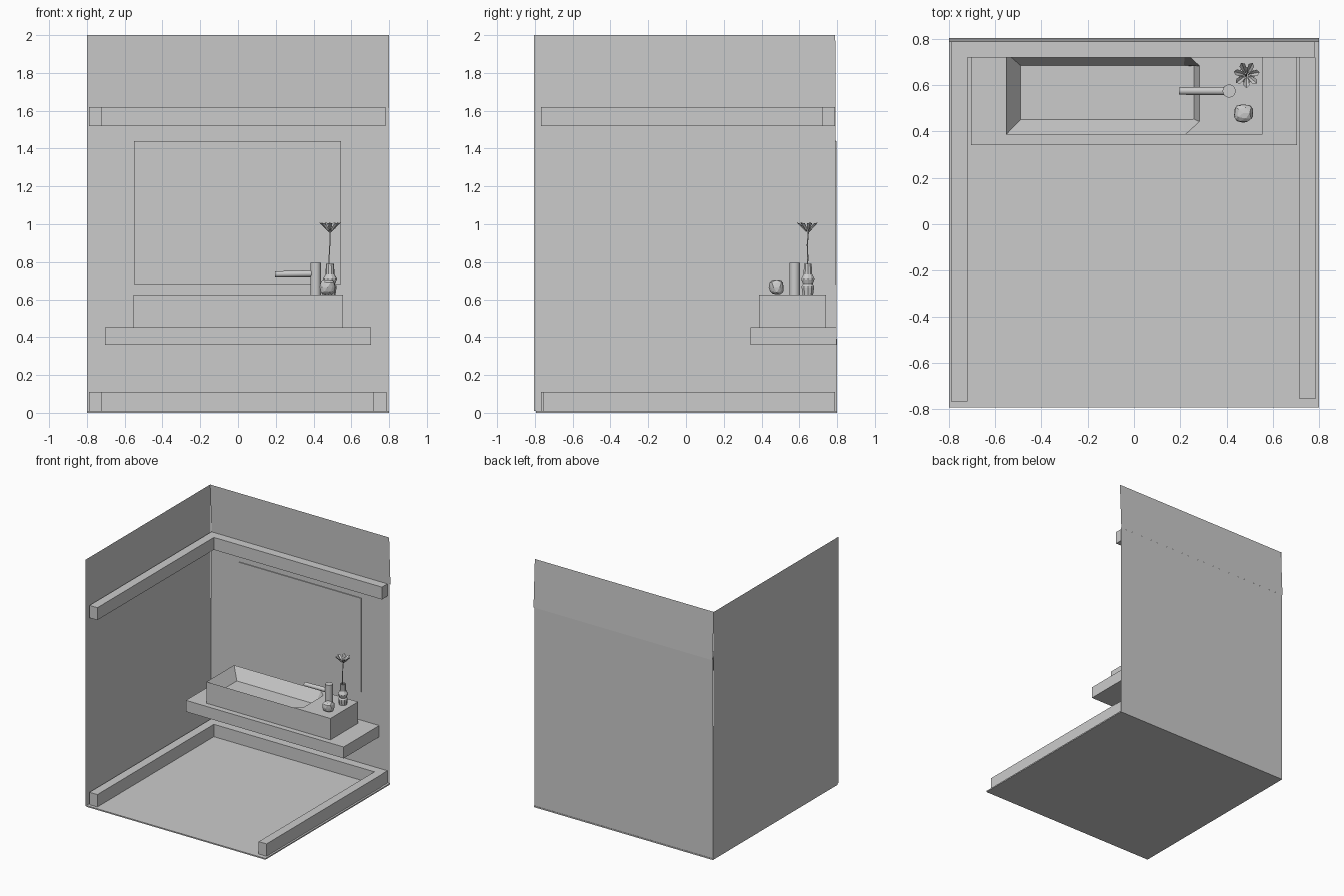
import bpy, bmesh, math, random
from mathutils import Vector, Matrix

if "Cube" in bpy.data.objects:
    bpy.data.objects.remove(bpy.data.objects["Cube"])

random.seed(4)


def make(name, verts, faces):
    me = bpy.data.meshes.new(name)
    me.from_pydata(verts, [], faces)
    ob = bpy.data.objects.new(name, me)
    bpy.context.collection.objects.link(ob)
    return ob


def box(name, x, y, z):
    v = [(a, b, c) for c in z for b in y for a in x]
    return make(name, v, [(0, 2, 3, 1), (4, 5, 7, 6), (0, 1, 5, 4),
                          (1, 3, 7, 5), (3, 2, 6, 7), (2, 0, 4, 6)])


def finish(bm, name):
    bmesh.ops.recalc_face_normals(bm, faces=bm.faces)
    ob = make(name, [], [])
    bm.to_mesh(ob.data)
    bm.free()
    return ob


def smooth(ob, deg=35):
    bpy.ops.object.select_all(action='DESELECT')
    ob.select_set(True)
    bpy.context.view_layer.objects.active = ob
    bpy.ops.object.shade_smooth_by_angle(angle=math.radians(deg))


def lathe(name, profile, cx, cy, n):
    # revolve (radius, z) points and cap both ends
    v = [(cx + r * math.cos(2 * math.pi * i / n), cy + r * math.sin(2 * math.pi * i / n), z)
         for r, z in profile for i in range(n)]
    f = [(k * n + i, k * n + (i + 1) % n, (k + 1) * n + (i + 1) % n, (k + 1) * n + i)
         for k in range(len(profile) - 1) for i in range(n)]
    f.append(tuple(reversed(range(n))))
    f.append(tuple(range(len(v) - n, len(v))))
    return make(name, v, f)


# Room shell: floor slab and single-sheet walls, upper back panel leaning forward
box("floor", (-0.80, 0.80), (-0.793, 0.80), (0, 0.01))
make("left_wall", [(-0.80, -0.805, 0.01), (-0.80, 0.80, 0.01), (-0.80, 0.79, 2), (-0.80, -0.805, 2)],
     [(0, 1, 2, 3)])
make("back_wall", [(-0.80, 0.797, 0.01), (0.797, 0.797, 0.01), (0.797, 0.797, 1.62), (-0.80, 0.797, 1.62)],
     [(0, 1, 2, 3)])
make("upper_back_panel", [(-0.80, 0.804, 1.615), (0.80, 0.804, 1.615), (0.80, 0.787, 2), (-0.80, 0.787, 2)],
     [(0, 1, 2, 3)])

# Trim beams along the walls
for label, z in (("lower", (0.01, 0.11)), ("upper", (1.52, 1.62))):
    box(label + "_back_beam", (-0.79, 0.782), (0.72, 0.79), z)
    box(label + "_left_beam", (-0.79, -0.72), (-0.767, 0.72), z)
box("lower_right_beam", (0.715, 0.785), (-0.757, 0.72), (0.01, 0.11))

# Mirror and wall shelf
box("mirror", (-0.55, 0.545), (0.789, 0.796), (0.68, 1.44))
box("shelf", (-0.705, 0.705), (0.342, 0.796), (0.36, 0.452))

# Basin: block with a sloped bowl at the left and a deck at the right
rim = [(-0.553, 0.387), (0.222, 0.387), (0.283, 0.443), (0.283, 0.684), (0.222, 0.74), (-0.553, 0.74)]
bowl = [(-0.49, 0.451), (0.215, 0.451), (0.26, 0.453), (0.26, 0.683), (0.215, 0.685), (-0.49, 0.685)]
x0, x1, y0, y1, zb, zt, zf = -0.553, 0.555, 0.387, 0.74, 0.452, 0.625, 0.535
verts = ([(x, y, zt) for x, y in rim] + [(x, y, zf) for x, y in bowl]
         + [(x1, y0, zt), (x1, y1, zt), (x0, y0, zb), (x1, y0, zb), (x1, y1, zb), (x0, y1, zb)])
faces = [(i, 6 + i, 6 + (i + 1) % 6, (i + 1) % 6) for i in range(6)]
faces += [(6, 7, 8, 9, 10, 11), (1, 12, 13, 4, 3, 2), (0, 14, 15, 12, 1),
          (12, 15, 16, 13), (13, 16, 17, 5, 4), (5, 17, 14, 0), (14, 17, 16, 15)]
make("basin", verts, faces)

# Tap: upright post and horizontal spout
smooth(lathe("tap_post", [(0.028, 0.62), (0.028, 0.795)], 0.411, 0.575, 24))
bm = bmesh.new()
bmesh.ops.create_cone(bm, cap_ends=True, segments=20, radius1=0.018, radius2=0.016, depth=0.2,
                      matrix=Matrix.Translation((0.295, 0.575, 0.737)) @ Matrix.Rotation(math.radians(-91), 4, 'Y'))
smooth(finish(bm, "tap_spout"))

# Vase
vx, vy = 0.487, 0.645
lathe("vase", [(0.029, 0.622), (0.034, 0.66), (0.034, 0.672), (0.027, 0.682), (0.036, 0.704),
               (0.036, 0.714), (0.024, 0.735), (0.021, 0.79), (0.016, 0.79), (0.016, 0.74)], vx, vy, 10)

# Flower stem as a thin swept curve
cu = bpy.data.curves.new("flower_stem", 'CURVE')
cu.dimensions = '3D'
cu.bevel_depth = 0.003
cu.bevel_resolution = 1
sp = cu.splines.new('POLY')
path = [(vx - 0.003, vy - 0.004, 0.74), (vx - 0.005, vy, 0.82), (vx - 0.001, vy - 0.003, 0.89), (vx, vy + 0.003, 0.96)]
sp.points.add(len(path) - 1)
for p, c in zip(sp.points, path):
    p.co = (*c, 1)
bpy.context.collection.objects.link(bpy.data.objects.new("flower_stem", cu))

# Flower: seven petals flaring out of a funnel
verts, faces, n = [], [], 7
for i in range(n):
    a, b = 2 * math.pi * i / n + 0.2, len(verts)
    for r, da, z in ((0.004, 0, 0.955), (0.025, -0.42, 0.985), (0.025, 0.42, 0.985), (0.028, 0, 0.977),
                     (0.048, -0.28, 1.006), (0.048, 0.28, 1.006), (0.057, 0, 1.007)):
        verts.append((vx + r * math.cos(a + da), vy + r * math.sin(a + da), z))
    faces += [tuple(b + k for k in f) for f in ((0, 1, 3), (0, 3, 2), (1, 4, 6, 3), (3, 6, 5, 2))]
make("flower_petals", verts, faces)

# Rough stone beside the tap
bm = bmesh.new()
bmesh.ops.create_icosphere(bm, subdivisions=2, radius=1)
for v in bm.verts:
    p = v.co.copy()
    p = Vector([math.copysign(abs(c) ** 0.75, c) for c in p]) * random.uniform(0.88, 1.05)
    v.co = (0.473 + 0.043 * p.x, 0.48 + 0.041 * p.y, max(0.624, 0.665 + 0.043 * p.z))
finish(bm, "stone")
